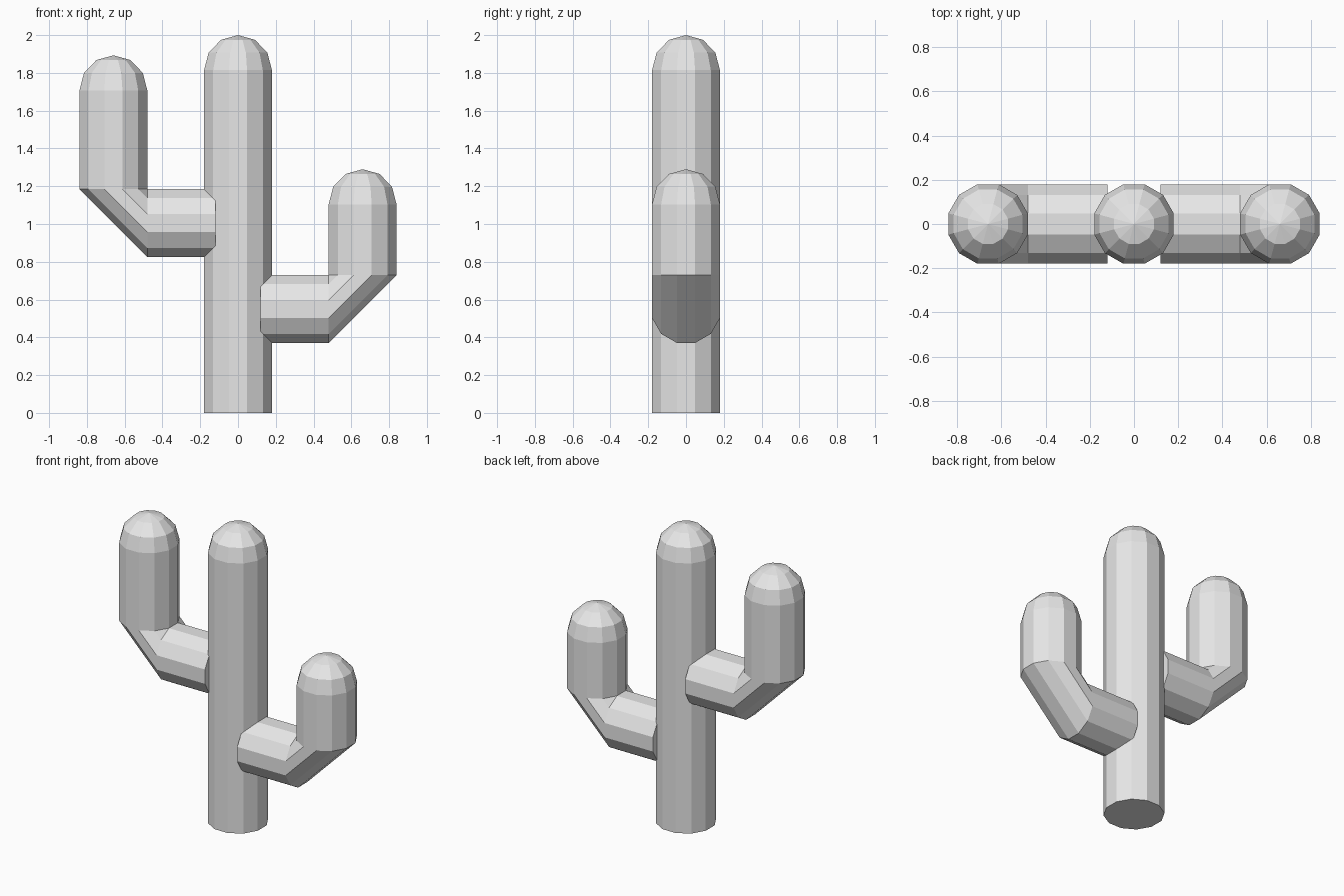
import bpy
import bmesh
from math import cos, sin, pi
from mathutils import Vector

SIDES = 12
R = 0.186            # corner radius of every limb
FLAT = R * cos(pi / SIDES)   # centre to flat side

if "Cube" in bpy.data.objects:
    bpy.data.objects.remove(bpy.data.objects["Cube"])

grey = bpy.data.materials.new("plain_grey")
grey.use_nodes = True
grey.diffuse_color = (0.8, 0.8, 0.8, 1)
grey.node_tree.nodes["Principled BSDF"].inputs["Base Color"].default_value = (0.8, 0.8, 0.8, 1)


def limb(name, path, top):
    """Loft rings along path [(centre, outward direction)] and close with a dome at top."""
    bm = bmesh.new()

    def ring(centre, out, radius):
        verts = []
        for i in range(SIDES):
            a = (i + 0.5) * 2 * pi / SIDES
            offset = Vector(out) * cos(a) + Vector((0, 1, 0)) * sin(a)
            verts.append(bm.verts.new(Vector(centre) + offset * radius))
        return verts

    # body rings, then the dome rings
    rings = [ring(c, out, R) for c, out in path]
    (x, y, z), out = path[-1]
    base = top - R
    for step in range(3):
        a = step * pi / 6
        rings.append(ring((x, y, base + R * sin(a)), out, R * cos(a)))
    apex = bm.verts.new((x, y, top))

    bm.faces.new(rings[0])
    for low, high in zip(rings, rings[1:]):
        for i in range(SIDES):
            j = (i + 1) % SIDES
            bm.faces.new((low[i], low[j], high[j], high[i]))
    for i in range(SIDES):
        bm.faces.new((rings[-1][i], rings[-1][(i + 1) % SIDES], apex))

    # weld the inner corner of the elbow
    bmesh.ops.remove_doubles(bm, verts=bm.verts, dist=0.0005)
    bmesh.ops.recalc_face_normals(bm, faces=bm.faces)
    mesh = bpy.data.meshes.new(name)
    bm.to_mesh(mesh)
    bm.free()
    mesh.materials.append(grey)
    obj = bpy.data.objects.new(name, mesh)
    bpy.context.collection.objects.link(obj)
    return obj


def arm(name, side, height, top):
    """Horizontal stub, slanted elbow and upright tip."""
    elbow = 0.48
    down = (0, 0, -1)
    limb(name, [
        ((side * 0.12, 0, height), down),
        ((side * elbow, 0, height), down),
        ((side * (elbow + FLAT), 0, height + FLAT), (side, 0, 0)),
    ], top)


limb("trunk", [((0, 0, 0), (1, 0, 0))], 2.0)
arm("left_arm", 1, 0.55, 1.29)
arm("right_arm", -1, 1.005, 1.893)
